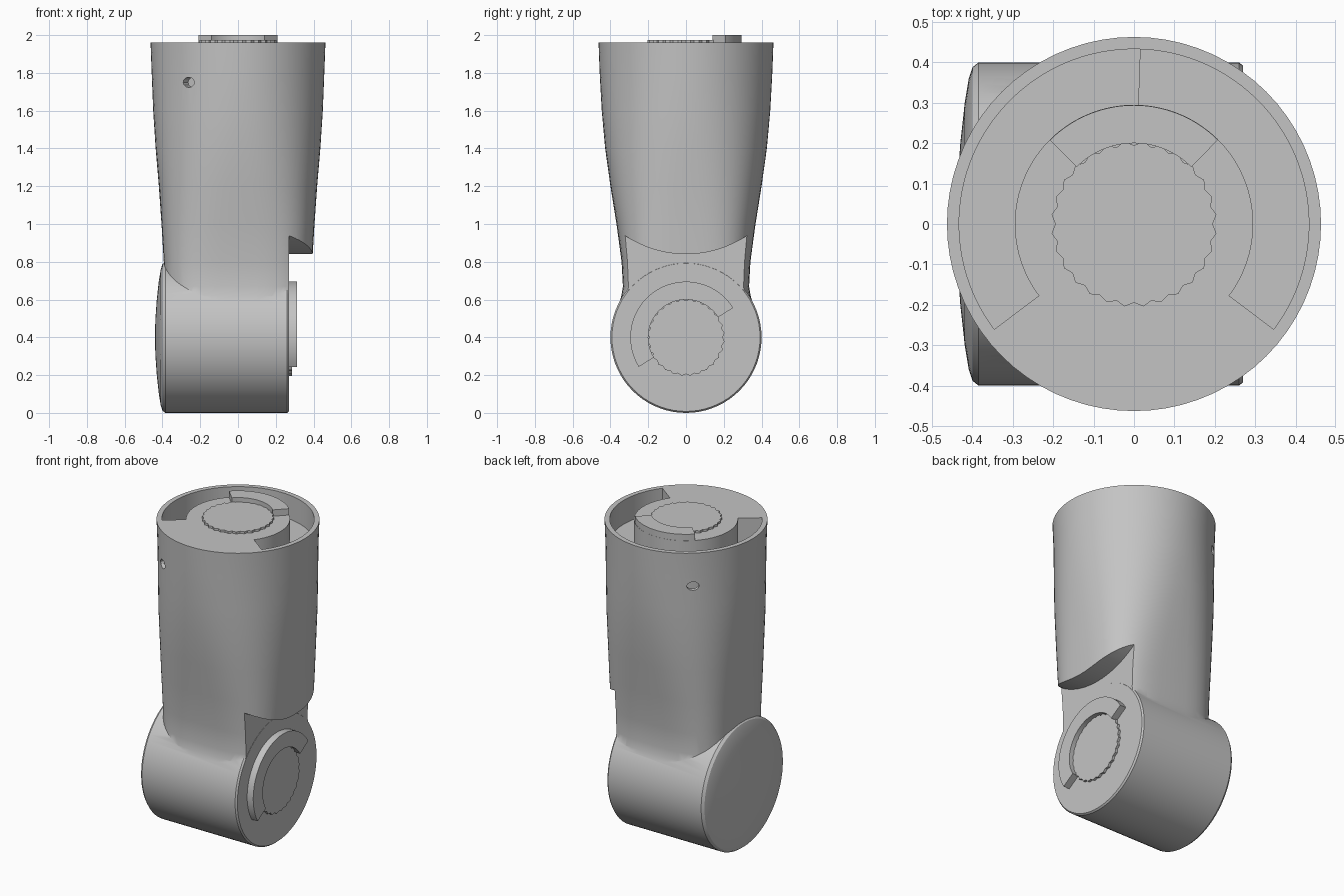
import bpy, bmesh
from math import sin, cos, pi, radians, sqrt
from mathutils import Matrix

SIDES = 72
AXIS_X = Matrix(((0, 0, 1, 0), (1, 0, 0, 0), (0, 1, 0, 0), (0, 0, 0, 1)))

cube = bpy.data.objects.get("Cube")
if cube:
    bpy.data.objects.remove(cube, do_unlink=True)

grey = bpy.data.materials.new("plain_grey")
grey.use_nodes = True
grey.diffuse_color = (0.55, 0.55, 0.55, 1)
grey.node_tree.nodes["Principled BSDF"].inputs["Base Color"].default_value = (0.55, 0.55, 0.55, 1)


def loft(name, rings, matrix=Matrix()):
    """Skin a list of point rings and close both ends."""
    bm = bmesh.new()
    loops = [[bm.verts.new(p) for p in ring] for ring in rings]
    for a, b in zip(loops, loops[1:]):
        for i in range(len(a)):
            j = (i + 1) % len(a)
            bm.faces.new((a[i], a[j], b[j], b[i]))
    bm.faces.new(loops[0][::-1])
    bm.faces.new(loops[-1])
    bmesh.ops.transform(bm, matrix=matrix, verts=bm.verts)
    bmesh.ops.recalc_face_normals(bm, faces=bm.faces)
    mesh = bpy.data.meshes.new(name)
    bm.to_mesh(mesh)
    bm.free()
    mesh.materials.append(grey)
    obj = bpy.data.objects.new(name, mesh)
    bpy.context.collection.objects.link(obj)
    return obj


def prism(name, outline, low, high, matrix=Matrix()):
    return loft(name, [[(a, b, h) for a, b in outline] for h in (low, high)], matrix)


def circle(r):
    return [(r * cos(2 * pi * i / SIDES), r * sin(2 * pi * i / SIDES)) for i in range(SIDES)]


def sector(r_in, r_out, start, end, steps=40):
    angles = [radians(start + (end - start) * i / steps) for i in range(steps + 1)]
    return ([(r_out * cos(a), r_out * sin(a)) for a in angles]
            + [(r_in * cos(a), r_in * sin(a)) for a in reversed(angles)])


def toothed_disc(r, teeth=28):
    points = []
    for i in range(teeth * 2):
        a = pi * i / teeth
        radius = r if i % 2 else r * 0.95
        points.append((radius * cos(a), radius * sin(a)))
    return points


def combine(target, other, operation):
    mod = target.modifiers.new("combine", 'BOOLEAN')
    mod.operation = operation
    mod.solver = 'EXACT'
    mod.object = other
    bpy.context.view_layer.objects.active = target
    bpy.ops.object.modifier_apply(modifier=mod.name)
    bpy.data.objects.remove(other, do_unlink=True)


def smooth(obj):
    bpy.ops.object.select_all(action='DESELECT')
    obj.select_set(True)
    bpy.context.view_layer.objects.active = obj
    bpy.ops.object.shade_smooth_by_angle(angle=radians(32))


def squircle(z, rx, ry, n):
    ring = []
    for c, s in circle(1):
        x = rx * abs(c) ** (2 / n) * (1 if c > 0 else -1)
        y = ry * abs(s) ** (2 / n) * (1 if s > 0 else -1)
        ring.append((x, y, z))
    return ring


# Tapered upper arm, round at the top and squarer where it meets the joint
sections = [(.45, .36, .36, 3.5), (.57, .385, .358, 3.5), (.62, .388, .342, 3.5),
            (.67, .39, .334, 3.5), (.8, .393, .341, 3.4), (1.0, .405, .368, 3),
            (1.2, .419, .4, 2.6), (1.4, .436, .428, 2.3), (1.6, .449, .446, 2.1),
            (1.8, .457, .457, 2), (1.96, .463, .463, 2)]
body = loft("arm_body", [squircle(*s) for s in sections])

# Flat cheek with a curved lip above the joint face
lip = [(-.6, -.1), (.6, -.1)]
for i in range(25):
    y = .5 - i / 24
    lip.append((y, 1.42 - sqrt(.58 ** 2 - y * y)))
combine(body, prism("cheek_cutter", lip, .269, .7, AXIS_X), 'DIFFERENCE')

# Horizontal joint barrel with a domed end
barrel_profile = [(-.44, .02), (-.437, .1), (-.43, .2), (-.419, .3), (-.409, .36),
                  (-.4, .388), (-.385, .4), (.26, .4), (.27, .392)]
barrel = loft("joint_barrel", [[(a, b, x) for a, b in circle(r)] for x, r in barrel_profile],
              Matrix.Translation((0, 0, .4)) @ AXIS_X)
combine(body, barrel, 'UNION')

# Open channel around the top hub: shallow on one side, deep on the other
for start, end, floor in ((-37, 90, 1.81), (88, 217, 1.65)):
    combine(body, prism("channel_cutter", sector(.295, .433, start, end), floor, 2.1), 'DIFFERENCE')

# Small oval holes below the rim
oval = [(.036 * a, .027 * b) for a, b in circle(1)[::6]]
for azimuth in (130, 235):
    place = Matrix.Translation((0, 0, 1.75)) @ Matrix.Rotation(radians(azimuth), 4, 'Z') @ AXIS_X
    combine(body, prism("hole_cutter", oval, .41, .6, place), 'DIFFERENCE')
smooth(body)

# Coupling plates and raised locking arcs on the top and on the joint face
side = Matrix.Translation((0, 0, .4)) @ AXIS_X
smooth(prism("top_coupling_disc", toothed_disc(.205), 1.95, 1.973))
smooth(prism("top_locking_arc", sector(.2, .294, 45, 135), 1.95, 2.0))
smooth(prism("joint_coupling_disc", toothed_disc(.205), .26, .285, side))
smooth(prism("joint_locking_arc", sector(.2, .295, 32, 212), .26, .312, side))
